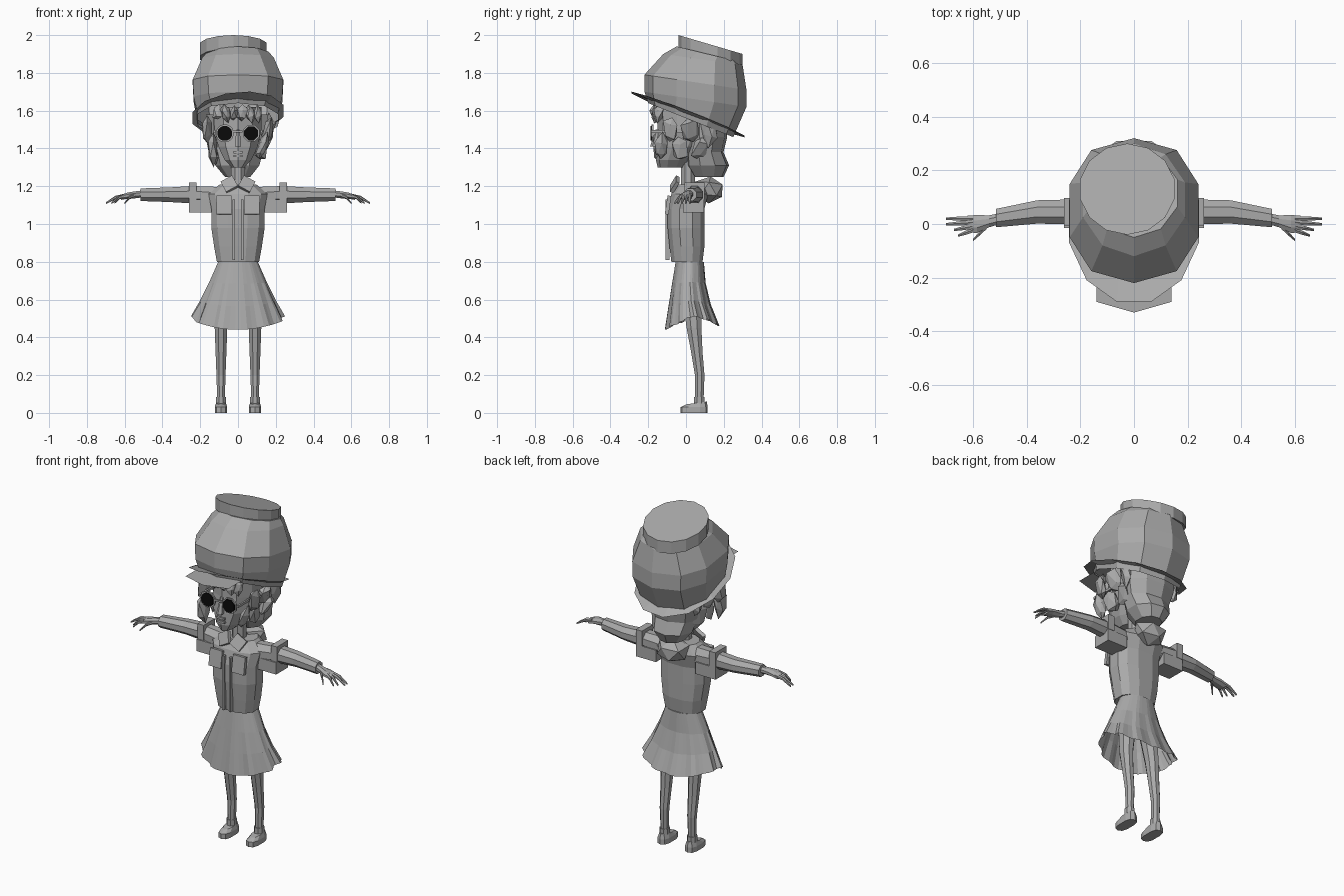
import bpy, bmesh, math, random
from mathutils import Vector, Matrix

random.seed(4)
default_cube = bpy.data.objects.get("Cube")
if default_cube:
    bpy.data.objects.remove(default_cube)


def material(name, level):
    mat = bpy.data.materials.new(name)
    mat.use_nodes = True
    colour = (level, level, level, 1)
    mat.diffuse_color = colour
    mat.node_tree.nodes["Principled BSDF"].inputs["Base Color"].default_value = colour
    return mat


GREY = material("plain grey", .4)
BLACK = material("lens black", .003)


def finish(name, bm, mat=GREY, location=(0, 0, 0), rotation=(0, 0, 0)):
    bmesh.ops.recalc_face_normals(bm, faces=bm.faces)
    mesh = bpy.data.meshes.new(name)
    bm.to_mesh(mesh)
    bm.free()
    mesh.materials.append(mat)
    part = bpy.data.objects.new(name, mesh)
    part.location, part.rotation_euler = location, rotation
    bpy.context.collection.objects.link(part)


def loft(name, rings, cap_start=True, cap_end=True):
    bm = bmesh.new()
    loops = [[bm.verts.new(point) for point in ring] for ring in rings]
    for lower, upper in zip(loops, loops[1:]):
        for i in range(len(lower)):
            bm.faces.new((lower[i - 1], lower[i], upper[i], upper[i - 1]))
    if cap_start:
        bm.faces.new(loops[0])
    if cap_end:
        bm.faces.new(loops[-1])
    finish(name, bm)


def ring(front, back, half_width, x=0, sides=10, power=1, roll=0):
    """Closed section between a front (y, z) and a back (y, z) point."""
    start, end = Vector((x, *front)), Vector((x, *back))
    points = []
    for i in range(sides):
        angle = math.tau * (i + .5) / sides
        c, s = math.cos(angle), math.sin(angle)
        c, s = [math.copysign(abs(value) ** power, value) for value in (c, s)]
        point = start.lerp(end, (s + 1) / 2)
        points.append(point + Vector((half_width * c, 0, roll * c)))
    return points


def flat_ring(z, front, back, half_width, **options):
    return ring((front, z), (back, z), half_width, **options)


def limb(name, sections, sides=8):
    """Tube along x from (centre, depth radius, height radius) sections."""
    rings = []
    for centre, depth, height in sections:
        angles = [math.tau * (i + .5) / sides for i in range(sides)]
        rings.append([Vector(centre) + Vector((0, depth * math.cos(a), height * math.sin(a)))
                      for a in angles])
    loft(name, rings)


def block(name, location, size, rotation=(0, 0, 0)):
    bm = bmesh.new()
    bmesh.ops.create_cube(bm, size=1, matrix=Matrix.Diagonal((*size, 1)))
    finish(name, bm, GREY, location, rotation)


def disc(name, location, radius, depth, sides, mat):
    bm = bmesh.new()
    bmesh.ops.create_cone(bm, cap_ends=True, segments=sides, radius1=radius,
                          radius2=radius, depth=depth)
    finish(name, bm, mat, location, (math.pi / 2, math.pi / sides, 0))


def clump(name, location, size, rough):
    bm = bmesh.new()
    bmesh.ops.create_icosphere(bm, subdivisions=1, radius=1)
    for vert in bm.verts:
        vert.co *= random.uniform(1 - rough, 1 + rough)
    bmesh.ops.scale(bm, vec=size, verts=bm.verts)
    finish(name, bm, GREY, location, [random.uniform(-rough, rough) for axis in "xyz"])


# Puffed hat: crown, tilted button on top, flared brim and flat visor
loft("hat_crown", [
    ring((-.2, 1.64), (.25, 1.46), .22, power=.85),
    ring((-.22, 1.7), (.32, 1.62), .245, power=.85),
    ring((-.22, 1.79), (.32, 1.71), .25, power=.85),
    ring((-.12, 1.9), (.3, 1.84), .2),
    ring((-.05, 1.94), (.28, 1.86), .17)], cap_start=False)
button_base, button_top = [
    ring((-.04, z), (.3, z - .1), .18, x=-.025, sides=14) for z in (1.93, 2)]
loft("hat_button", [button_base, button_top])
loft("hat_brim", [
    ring((-.2, 1.66), (.25, 1.49), .22, sides=12),
    ring((-.3, 1.7), (.32, 1.46), .25, sides=12, roll=.02)], cap_start=False, cap_end=False)
visor = bmesh.new()
visor_outline = [(-.14, -.05), (-.14, -.29), (0, -.33), (.14, -.29), (.14, -.05)]
visor.faces.new([visor.verts.new((x, y, 1.64)) for x, y in visor_outline])
finish("visor", visor)

# Head with nose and lips
loft("head", [
    flat_ring(1.3, -.15, 0, .035),
    flat_ring(1.34, -.16, .03, .075),
    flat_ring(1.41, -.16, .1, .11),
    flat_ring(1.5, -.15, .15, .13),
    flat_ring(1.62, -.15, .15, .13)])
loft("nose", [flat_ring(1.41, -.19, -.14, .02, sides=6),
              flat_ring(1.5, -.16, -.14, .01, sides=6)])
for lip_height in (1.36, 1.38):
    block("lip", (0, -.155, lip_height), (.05, .02, .012))
loft("neck", [flat_ring(z, -.03, .05, .04, sides=8) for z in (1.17, 1.36)])

# Sunglasses, one lens round and the other angular
for side, sides in ((-1, 16), (1, 8)):
    disc("glasses_rim", (side * .07, -.178, 1.48), .048, .01, sides, GREY)
    disc("glasses_lens", (side * .07, -.184, 1.48), .04, .008, sides, BLACK)
    block("glasses_arm", (side * .125, -.1, 1.49), (.01, .17, .014))
block("glasses_bridge", (0, -.18, 1.49), (.05, .01, .01))

# Hair: back mass, nape tail, side locks and fringe
loft("back_hair", [
    flat_ring(1.25, .04, .2, .07, sides=9),
    flat_ring(1.31, 0, .23, .12, sides=9),
    flat_ring(1.38, 0, .2, .14, sides=9),
    flat_ring(1.46, 0, .22, .165, sides=9),
    flat_ring(1.58, 0, .22, .17, sides=9)])
clump("nape_tail", (0, .125, 1.18), (.1, .085, .075), rough=.1)
for side in (-1, 1):
    for step in range(6):
        sway = step % 2
        clump("side_lock", (side * (.13 + .03 * sway), step * .05 - .13, 1.4 + .1 * sway),
              (.027, .045, .08), rough=.3)
for step in range(6):
    offset = step - 2.5
    clump("fringe_lock", (offset * .042, abs(offset) * .008 - .165, 1.585),
          (.027, .025, .045), rough=.3)

# Jacket body
loft("jacket", [
    flat_ring(.8, -.08, .09, .115, sides=12, power=.8),
    flat_ring(.88, -.09, .1, .13, sides=12, power=.8),
    flat_ring(.98, -.1, .1, .145, sides=12, power=.8),
    flat_ring(1.08, -.1, .1, .145, sides=12, power=.8),
    flat_ring(1.16, -.08, .12, .16, sides=12, power=.8),
    flat_ring(1.21, -.05, .11, .1, sides=12)])


def skirt_ring(drop, pleats=48):
    """Pleated section that widens and folds deeper towards a wavy hem."""
    half_width = .105 + .14 * drop
    points = flat_ring(.8 - .34 * drop, -.055 * (1 + drop), .095 + .08 * drop ** 2,
                       half_width, sides=pleats)
    middle = sum(points, Vector()) / pleats
    for i, point in enumerate(points):
        fold = (.3, .3, -.7, -1)[i % 4]
        point.xy = middle.xy + (point - middle).xy * (1 + .06 * drop * fold)
        rise = .05 * (point.x / half_width) ** 2
        point.z += drop ** 2 * (rise - (.02 if point.y < 0 else 0))
    return points


# Skirt, open below
loft("skirt", [skirt_ring(step / 3) for step in range(4)], cap_end=False)

for side in (-1, 1):
    # Jacket details
    block("front_edge", (side * .022, -.098, .97), (.012, .02, .32))
    block("chest_panel", (side * .075, -.095, 1.1), (.08, .02, .1), (-.15, 0, 0))
    block("collar_flap", (side * .045, -.06, 1.21), (.07, .02, .07), (-.5, side * .5, 0))

    # Leg, sock and shoe
    foot = side * .09
    loft("leg", [
        flat_ring(.07, .045, .095, .022, x=foot, sides=8),
        flat_ring(.2, .045, .1, .026, x=foot, sides=8),
        flat_ring(.32, .025, .09, .031, x=foot, sides=8),
        flat_ring(.45, 0, .085, .036, x=foot, sides=8),
        flat_ring(.66, -.03, .085, .05, x=side * .07, sides=8)])
    loft("sock", [flat_ring(z, .04, .1, .028, x=foot, sides=8) for z in (.05, .085)])
    loft("shoe", [
        flat_ring(0, -.03, .115, .034, x=foot, power=.7),
        flat_ring(.03, -.03, .115, .034, x=foot, power=.7),
        ring((0, .045), (.11, .06), .027, x=foot)])

    # Sleeve, shoulder band and hanging shoulder flap
    limb("sleeve", [
        ((side * .08, .03, 1.14), .06, .06),
        ((side * .24, .045, 1.155), .05, .05),
        ((side * .36, .045, 1.155), .047, .042),
        ((side * .515, .022, 1.155), .037, .036)])
    block("shoulder_band", (side * .24, .045, 1.175), (.04, .105, .09))
    block("shoulder_flap", (side * .195, .04, 1.095), (.13, .11, .07))

    # Hand with drooping fingers and a thumb
    limb("hand", [
        ((side * .5, .02, 1.16), .022, .02),
        ((side * .54, .01, 1.155), .024, .02),
        ((side * .585, 0, 1.15), .036, .018),
        ((side * .62, 0, 1.14), .034, .013)])
    digits = [("finger", .6, .02 - .014 * k, .1 - .015 * k * (k > 1), -.007 * k) for k in range(4)]
    digits.append(("thumb", .55, -.01, .05, -.05))
    for name, root, y, reach, spread in digits:
        limb(name, [((side * (root + reach * t), y + spread * t, 1.15 - .04 * t * t), radius, radius)
                    for t, radius in ((0, .011), (.5, .009), (1, .005))], sides=6)
